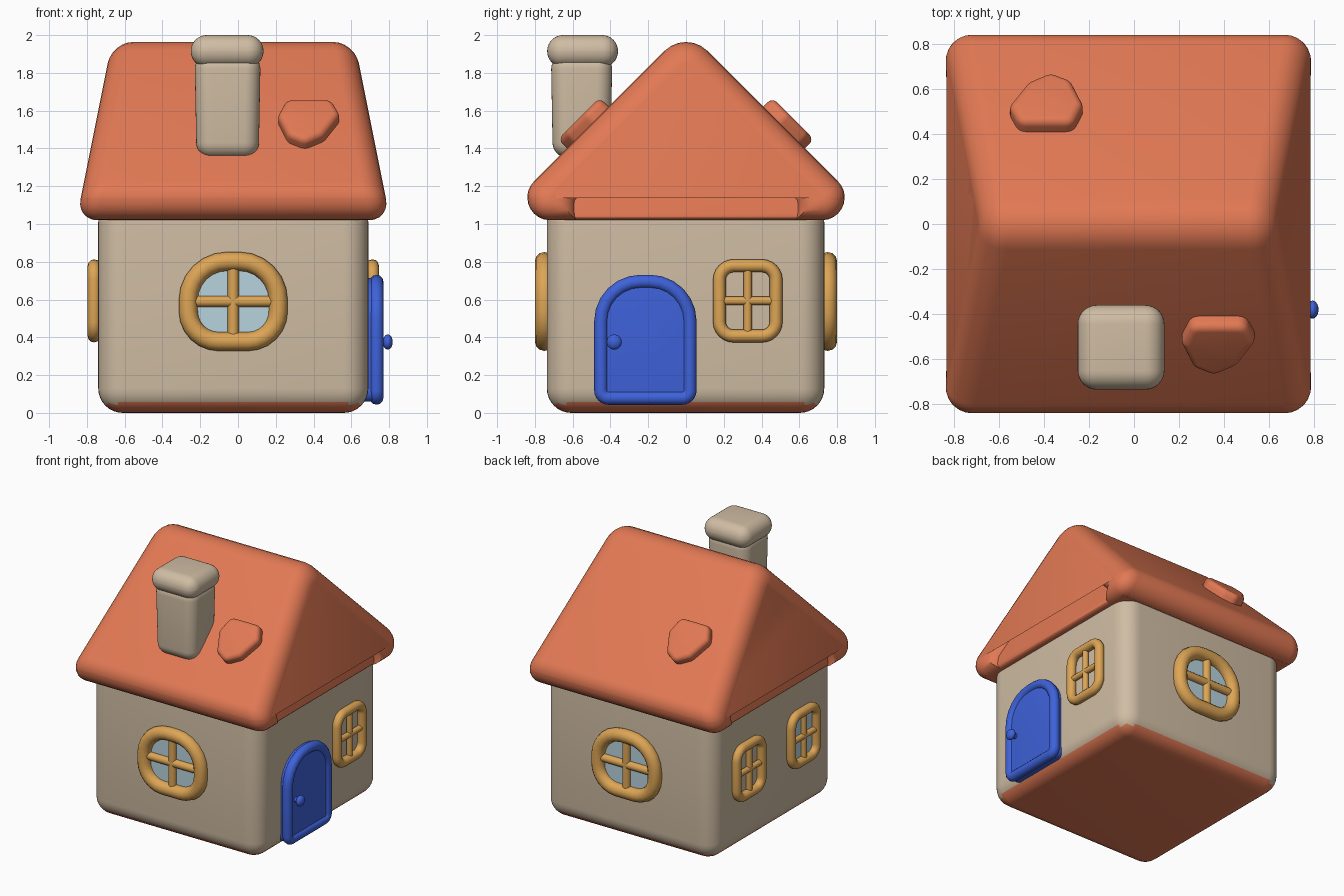
import bpy, bmesh, math
from mathutils import Vector, Matrix

if "Cube" in bpy.data.objects:
    bpy.data.objects.remove(bpy.data.objects["Cube"])


def material(name, r, g, b):
    lin = [((c / 255 + 0.055) / 1.055) ** 2.4 for c in (r, g, b)]
    m = bpy.data.materials.new(name)
    m.diffuse_color = (*lin, 1)
    m.use_nodes = True
    m.node_tree.nodes["Principled BSDF"].inputs["Base Color"].default_value = m.diffuse_color
    return m


WALL = material("cream plaster", 207, 188, 163)
ROOF = material("terracotta", 226, 121, 84)
GOLD = material("golden wood", 221, 165, 85)
BLUE = material("door blue", 62, 98, 218)
GLASS = material("pale glass", 184, 212, 223)
CX = -0.025  # house centre in x


def place(origin, normal):
    """Local z along the normal, local x horizontal, local y upwards."""
    n = Vector(normal).normalized()
    ux = Vector((0, 0, 1)).cross(n).normalized()
    m = Matrix((ux, n.cross(ux), n)).transposed().to_4x4()
    m.translation = origin
    return m


def fillet(corners, steps=6):
    """Round a counter-clockwise polygon given as (x, y, radius) corners."""
    out = []
    for i, (x, y, r) in enumerate(corners):
        p = Vector((x, y))
        if r == 0:
            out.append(p)
            continue
        a = (Vector(corners[i - 1][:2]) - p).normalized()
        b = (Vector(corners[(i + 1) % len(corners)][:2]) - p).normalized()
        half = a.angle(b) / 2
        c = p + (a + b).normalized() * (r / math.sin(half))
        s, e = p + a * (r / math.tan(half)) - c, p + b * (r / math.tan(half)) - c
        a0 = math.atan2(s.y, s.x)
        d = (math.atan2(e.y, e.x) - a0 + math.pi) % (2 * math.pi) - math.pi
        for k in range(steps + 1):
            t = a0 + d * k / steps
            out.append(c + Vector((math.cos(t), math.sin(t))) * r)
    return out


def inset(pts, dist):
    out = []
    for i, p in enumerate(pts):
        a = (p - pts[i - 1]).normalized()
        b = (pts[(i + 1) % len(pts)] - p).normalized()
        na, nb = Vector((-a.y, a.x)), Vector((-b.y, b.x))
        out.append(p + (na + nb) * (dist / (1 + na.dot(nb))))
    return out


def rect(w, h, top, bottom):
    return fillet([(-w, -h, bottom), (w, -h, bottom), (w, h, top), (-w, h, top)])


def smooth(ob, angle=45):
    bpy.ops.object.select_all(action='DESELECT')
    ob.select_set(True)
    bpy.context.view_layer.objects.active = ob
    if ob.type == 'CURVE':
        bpy.ops.object.convert(target='MESH')
        ob = bpy.context.object
    bpy.ops.object.shade_smooth_by_angle(angle=math.radians(angle))
    return ob


def finish(name, bm, mats, matrix=None):
    bmesh.ops.recalc_face_normals(bm, faces=bm.faces[:])
    me = bpy.data.meshes.new(name)
    bm.to_mesh(me)
    bm.free()
    for m in mats:
        me.materials.append(m)
    ob = bpy.data.objects.new(name, me)
    bpy.context.collection.objects.link(ob)
    if matrix:
        ob.matrix_world = matrix
    return smooth(ob)


def prism(name, pts, z0, z1, matrix, mat, w=0, lean=None, steps=6):
    """Extrude an outline, rounding both end rims by w; lean(y) gives sloping ends."""
    bm = bmesh.new()
    prof = [k * math.pi / 2 / steps for k in range(steps + 1)] if w else [math.pi / 2]
    rings = []
    for sign, ts in ((-1, prof[::-1]), (1, prof)):
        for t in ts:
            ring = []
            for p, q in zip(pts, inset(pts, w * (1 - math.cos(t)))):
                end = sign * lean(q.y) if lean else (z1 if sign > 0 else z0)
                ring.append(bm.verts.new((q.x, q.y, end - sign * w * (1 - math.sin(t)))))
            rings.append(ring)
    for lo, hi in zip(rings, rings[1:]):
        for i in range(len(pts)):
            bm.faces.new((lo[i - 1], lo[i], hi[i], hi[i - 1]))
    bm.faces.new(rings[0][::-1])
    bm.faces.new(rings[-1])
    return finish(name, bm, [mat], matrix)


def round_box(name, lo, hi, bevel, mats, rule=None, taper=1):
    bm = bmesh.new()
    bmesh.ops.create_cube(bm, size=1)
    lo, hi = Vector(lo), Vector(hi)
    for v in bm.verts:
        k = taper if v.co.z < 0 else 1
        s = hi - lo
        v.co = (lo + hi) / 2 + Vector((v.co.x * s.x * k, v.co.y * s.y * k, v.co.z * s.z))
    bmesh.ops.bevel(bm, geom=bm.edges[:], offset=bevel, segments=8, profile=0.5,
                    affect='EDGES', clamp_overlap=True)
    if rule:
        for f in bm.faces:
            f.material_index = rule(f.calc_center_median())
    return finish(name, bm, mats)


def tubes(name, splines, matrix, mat):
    """Round bars from (points, radius, closed) entries in one object."""
    cu = bpy.data.curves.new(name, 'CURVE')
    cu.dimensions = '3D'
    cu.bevel_depth = 1
    cu.bevel_resolution = 4
    for pts, r, closed in splines:
        sp = cu.splines.new('POLY')
        sp.points.add(len(pts) - 1)
        for q, p in zip(sp.points, pts):
            q.co = (p[0], p[1], 0, 1)
            q.radius = r
        sp.use_cyclic_u = closed
    cu.materials.append(mat)
    ob = bpy.data.objects.new(name, cu)
    bpy.context.collection.objects.link(ob)
    ob.matrix_world = matrix
    return smooth(ob, 60)


def window(name, outline, w, h, frame_r, bar_r, lift, origin, normal, glass):
    o, n = Vector(origin), Vector(normal)
    tubes(name + "_frame", [(outline, frame_r, True),
                            ([(-w, 0), (w, 0)], bar_r, False),
                            ([(0, -h), (0, h)], bar_r, False)],
          place(o + n * lift, n), GOLD)
    if glass:
        prism(name + "_glass", outline, 0, 0.008, place(o, n), GLASS)


# Walls with a terracotta underside
round_box("walls", (CX - 0.715, -0.737, 0), (CX + 0.715, 0.732, 1.14), 0.13,
          [WALL, ROOF], lambda c: 1 if c.z < 0.05 else 0)

# Roof: thick chevron with leaning ends, and recessed gable core
side = place((CX, 0, 0), (1, 0, 0))
chevron = fillet([(-0.58, 1.02, 0), (-0.58, 1.12, 0), (0, 1.7, 0), (0.58, 1.12, 0),
                  (0.58, 1.02, 0), (0.84, 1.02, 0.12), (0.84, 1.19, 0.118),
                  (0, 2.03, 0.16), (-0.84, 1.19, 0.118), (-0.84, 1.02, 0.12)][::-1][::-1])
prism("roof", chevron, -1, 1, side, ROOF, 0.112, lambda z: 0.805 - 0.2 * (z - 1.15))
core = [Vector(p) for p in ((-0.74, 1.02), (0.74, 1.02), (0, 1.76))]
prism("gable_core", core, -1, 1, side, ROOF, 0.04, lambda z: 0.765 - 0.2 * (z - 1.03))

# One raised tile on each slope
tile = fillet([(-0.02, -0.17, 0.05), (0.08, -0.11, 0.06), (0.165, 0.04, 0.05),
               (0.12, 0.15, 0.05), (-0.12, 0.15, 0.05), (-0.165, 0.03, 0.05),
               (-0.11, -0.12, 0.05)], 4)
for name, x, s in (("front_tile", 0.375, -1), ("back_tile", -0.39, 1)):
    prism(name, tile, -0.06, 0.075, place((x, s * 0.51, 1.51), (0, s, 1)), ROOF, 0.035)

# Chimney
round_box("chimney_stack", (-0.23, -0.715, 1.35), (0.12, -0.39, 1.9), 0.08, [WALL], taper=0.94)
round_box("chimney_cap", (-0.25, -0.735, 1.83), (0.135, -0.36, 2.0), 0.084, [WALL])

# Round windows front and back
oval = rect(0.238, 0.212, 0.205, 0.16)
for name, s in (("front_window", -1), ("back_window", 1)):
    window(name, oval, 0.238, 0.212, 0.05, 0.03, 0.015,
           (CX, s * 0.735, 0.59), (0, s, 0), True)

# Small square windows on the sides
square = rect(0.15, 0.186, 0.075, 0.075)
for name, s, y, glass in (("right_window", 1, 0.327, False),
                          ("left_back_window", -1, 0.327, False),
                          ("left_front_window", -1, -0.33, True)):
    window(name, square, 0.15, 0.186, 0.034, 0.022, 0.022,
           (CX + s * 0.715, y, 0.593), (s, 0, 0), glass)

# Arched door with raised rim and knob
door = place((0.69, -0.215, 0.387), (1, 0, 0))
prism("door_panel", rect(0.255, 0.328, 0.225, 0.05), -0.04, 0.062, door, BLUE, 0.02)
tubes("door_rim", [(rect(0.235, 0.308, 0.21, 0.04), 0.036, True)],
      place((0.734, -0.215, 0.387), (1, 0, 0)), BLUE)
bm = bmesh.new()
bmesh.ops.create_uvsphere(bm, u_segments=20, v_segments=12, radius=0.04)
bmesh.ops.scale(bm, vec=(0.65, 1, 1), verts=bm.verts[:])
finish("door_knob", bm, [BLUE], Matrix.Translation((0.793, -0.38, 0.375)))
bm = bmesh.new()
bmesh.ops.create_cone(bm, cap_ends=True, segments=16, radius1=0.02, radius2=0.02, depth=0.07)
finish("knob_stem", bm, [BLUE], place((0.755, -0.38, 0.375), (1, 0, 0)))
